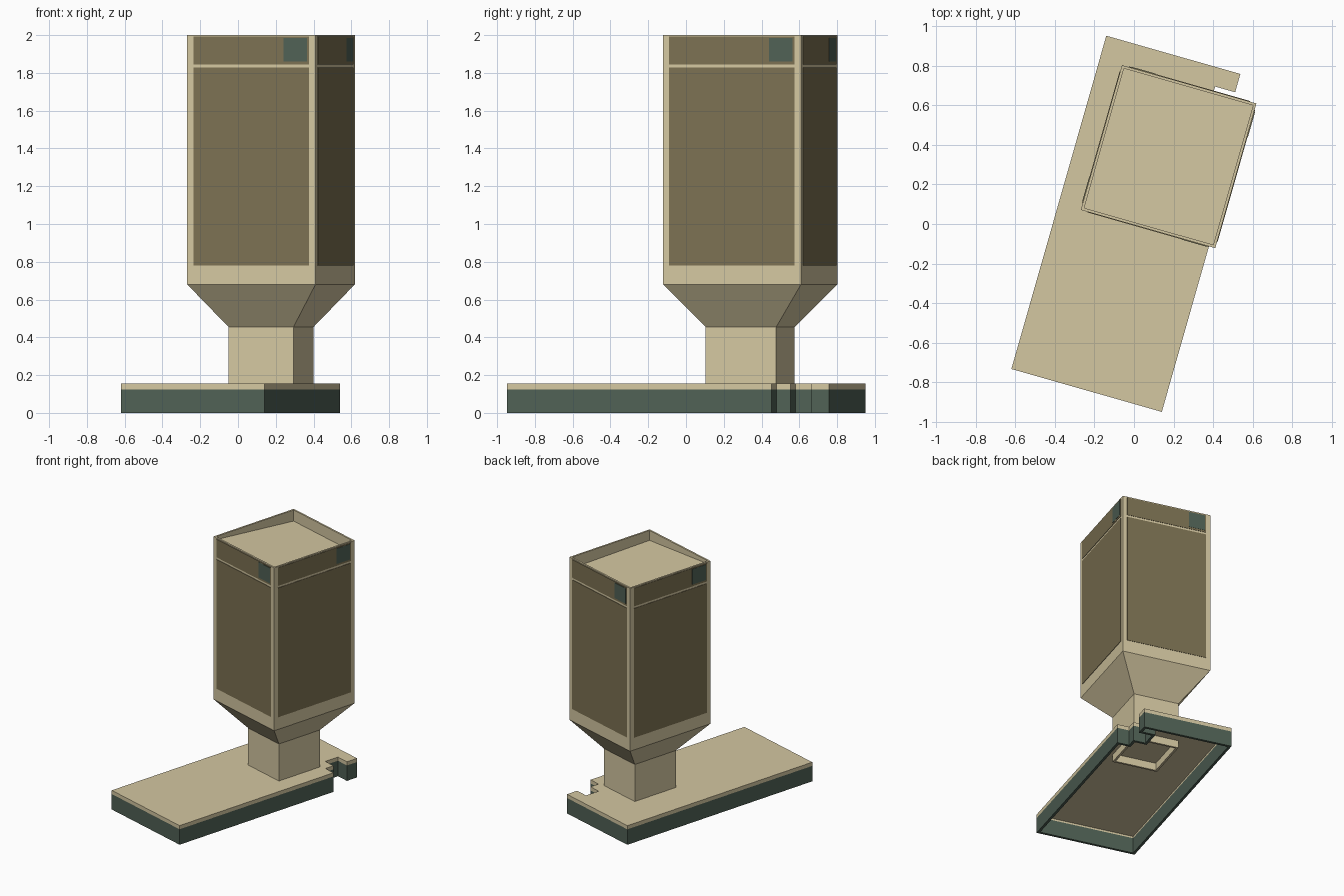
import bpy, bmesh, math
from mathutils import Vector

if "Cube" in bpy.data.objects:
    bpy.data.objects.remove(bpy.data.objects["Cube"])

TURN = math.radians(-15.9)      # whole model is turned about z
CU, CV = 0.075, 0.375           # centre of the container in the turned frame
HU, HV = 0.353, 0.38            # half sizes of the container


def material(name, rgb):
    lin = [((c / 255 + 0.055) / 1.055) ** 2.4 for c in rgb]
    m = bpy.data.materials.new(name)
    m.diffuse_color = (*lin, 1)
    m.use_nodes = True
    m.node_tree.nodes["Principled BSDF"].inputs["Base Color"].default_value = m.diffuse_color
    return m


BEIGE = material("beige", (212, 199, 161))
OLIVE = material("olive_panel", (124, 113, 82))
GREEN = material("grey_green", (80, 97, 85))


def finish(name, bm, mats):
    me = bpy.data.meshes.new(name)
    bm.to_mesh(me)
    bm.free()
    ob = bpy.data.objects.new(name, me)
    for m in mats:
        me.materials.append(m)
    ob.rotation_euler.z = TURN
    bpy.context.collection.objects.link(ob)
    return ob


def loft(name, rings, cap_start=False, cap_end=False):
    """Rectangular rings (half u, half v, z or four z values) joined in order."""
    bm = bmesh.new()
    loops = []
    for hu, hv, z in rings:
        zs = z if isinstance(z, tuple) else (z,) * 4
        signs = ((-1, -1), (1, -1), (1, 1), (-1, 1))
        loops.append([bm.verts.new((CU + a * hu, CV + b * hv, h))
                      for (a, b), h in zip(signs, zs)])
    for lo, hi in zip(loops, loops[1:]):
        for i in range(4):
            j = (i + 1) % 4
            bm.faces.new((lo[i], lo[j], hi[j], hi[i]))
    if cap_start:
        bm.faces.new(loops[0][::-1])
    if cap_end:
        bm.faces.new(loops[-1])
    return finish(name, bm, [BEIGE])


def plate(name, side, t0, t1, z0, z1, lift, mat):
    """Thin plate on one side wall; t runs to the right as seen from outside."""
    a = side * math.pi / 2
    t = Vector((math.cos(a), math.sin(a), 0))
    n = Vector((math.sin(a), -math.cos(a), 0))
    dist = HV if side % 2 == 0 else HU
    bm = bmesh.new()
    bmesh.ops.create_cube(bm, size=1)
    for v in bm.verts:
        s, d, h = v.co + Vector((0.5, 0.5, 0.5))
        p = t * (t0 + (t1 - t0) * s) + n * (dist + lift * (1 - d))
        v.co = (CU + p.x, CV + p.y, z0 + (z1 - z0) * h)
    bmesh.ops.recalc_face_normals(bm, faces=bm.faces)
    finish(name, bm, [mat])


# Base tray: notched outline, hollow from below, green lower walls
outline = [(-0.395, -0.874), (0.395, -0.874), (0.395, 0.583), (0.30, 0.583),
           (0.30, 0.66), (0.204, 0.66), (0.204, 0.78), (0.309, 0.78),
           (0.309, 0.876), (-0.395, 0.876)]
bm = bmesh.new()
bottom = bm.faces.new([bm.verts.new((u, v, 0)) for u, v in outline])
top = bmesh.ops.extrude_face_region(bm, geom=[bottom], use_keep_orig=True)["geom"]
for v in top:
    if isinstance(v, bmesh.types.BMVert):
        v.co.z = 0.155
bmesh.ops.recalc_face_normals(bm, faces=bm.faces)
bottom = min(bm.faces, key=lambda f: f.calc_center_median().z)
bmesh.ops.inset_region(bm, faces=[bottom], thickness=0.02, use_even_offset=True)
up = bmesh.ops.extrude_face_region(bm, geom=[bottom])["geom"]
for v in up:
    if isinstance(v, bmesh.types.BMVert):
        v.co.z = 0.14
if bottom.is_valid:
    bmesh.ops.delete(bm, geom=[bottom], context="FACES_ONLY")
bmesh.ops.bisect_plane(bm, geom=bm.verts[:] + bm.edges[:] + bm.faces[:],
                       plane_co=(0, 0, 0.125), plane_no=(0, 0, 1))
bmesh.ops.recalc_face_normals(bm, faces=bm.faces)
for f in bm.faces:
    f.material_index = int(f.calc_center_median().z < 0.125)
finish("base_tray", bm, [BEIGE, GREEN])

# Neck with an open socket under the tray, and the funnel above it
loft("neck", [(0.162, 0.177, 0.15), (0.162, 0.177, 0.08), (0.179, 0.194, 0.08),
              (0.179, 0.194, 0.455)], cap_start=True)
loft("funnel", [(0.179, 0.194, 0.455), (HU, HV, 0.68)])

# Container with a thin rim and a shallow, uneven top surface
loft("container", [(HU, HV, 0.68), (HU, HV, 2.0), (HU - 0.014, HV - 0.014, 2.0),
                   (HU - 0.014, HV - 0.014, (1.975, 1.92, 1.91, 1.91))], cap_end=True)

# Side panels and corner patches on all four walls
for side, label in enumerate(("front", "right", "back", "left")):
    w = HU if side % 2 == 0 else HV
    plate(label + "_main_panel", side, -w + 0.035, w - 0.035, 0.78, 1.828, 0.003, OLIVE)
    plate(label + "_upper_panel", side, -w + 0.035, w - 0.035, 1.845, 1.992, 0.003, OLIVE)
    plate(label + "_corner_patch", side, w - 0.175, w - 0.045, 1.86, 1.985, 0.005, GREEN)
